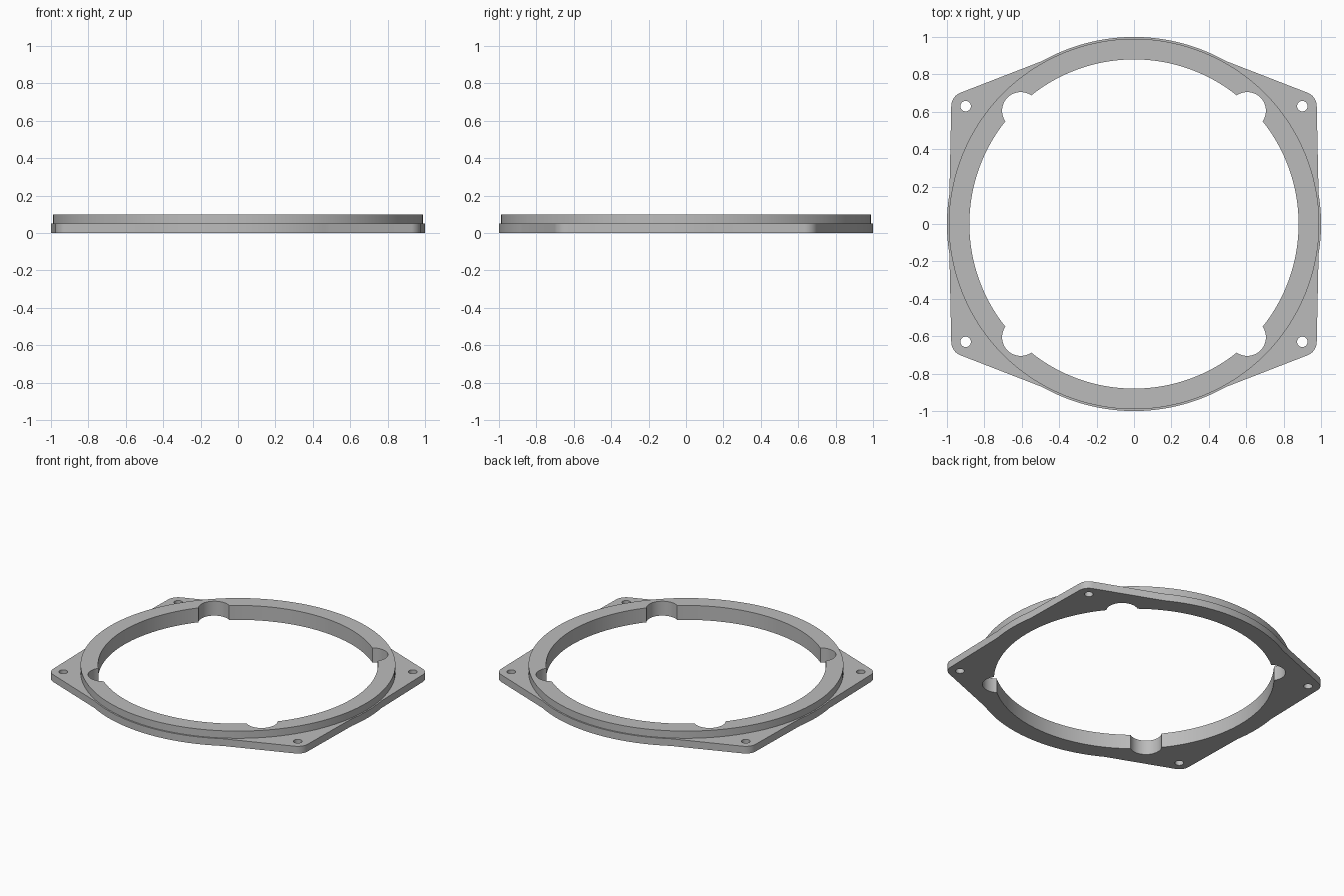
import bpy
import bmesh
from math import acos, atan2, cos, sin, hypot, pi, radians

cube = bpy.data.objects.get("Cube")
if cube:
    bpy.data.objects.remove(cube, do_unlink=True)

# Main dimensions
LAYER = 0.05                      # thickness of each layer
DISC_R, RING_R, BORE_R = 1.0, 0.99, 0.88
EAR_X, EAR_Y, EAR_R, SCREW_R = 0.9, 0.63, 0.077, 0.028
NOTCH_DIST, NOTCH_R = 0.856, 0.1

grey = bpy.data.materials.new("plain grey")
grey.use_nodes = True
grey.diffuse_color = (0.5, 0.5, 0.5, 1)
grey.node_tree.nodes["Principled BSDF"].inputs["Base Color"].default_value = (0.5, 0.5, 0.5, 1)


def arc(cx, cy, r, a, b, n):
    """Points on an arc from angle a to b, both ends included."""
    return [(cx + r * cos(a + (b - a) * i / n), cy + r * sin(a + (b - a) * i / n))
            for i in range(n + 1)]


def circle(cx, cy, r, n):
    return arc(cx, cy, r, 0, 2 * pi, n)[:-1]


def four_way(quarter):
    """Mirror a first-quadrant path into a closed loop."""
    loop = []
    for sx, sy in ((1, 1), (-1, 1), (-1, -1), (1, -1)):
        part = [(x * sx, y * sy) for x, y in quarter]
        loop += part if sx * sy > 0 else part[::-1]
    return [p for i, p in enumerate(loop)
            if hypot(p[0] - loop[i - 1][0], p[1] - loop[i - 1][1]) > 1e-5]


def plate(name, loops, z):
    """Extrude an outline with holes into a solid layer."""
    curve = bpy.data.curves.new(name, "CURVE")
    curve.dimensions = "2D"
    curve.fill_mode = "BOTH"
    curve.extrude = LAYER / 2
    for loop in loops:
        spline = curve.splines.new("POLY")
        spline.points.add(len(loop) - 1)
        for point, (x, y) in zip(spline.points, loop):
            point.co = (x, y, 0, 1)
        spline.use_cyclic_u = True
    obj = bpy.data.objects.new(name, curve)
    bpy.context.collection.objects.link(obj)
    obj.location.z = z + LAYER / 2
    bpy.ops.object.select_all(action="DESELECT")
    obj.select_set(True)
    bpy.context.view_layer.objects.active = obj
    bpy.ops.object.convert(target="MESH")
    obj = bpy.context.object
    bm = bmesh.new()
    bm.from_mesh(obj.data)
    bmesh.ops.remove_doubles(bm, verts=bm.verts, dist=1e-5)
    bmesh.ops.recalc_face_normals(bm, faces=bm.faces)
    bm.to_mesh(obj.data)
    bm.free()
    obj.data.materials.clear()
    obj.data.materials.append(grey)
    bpy.ops.object.shade_smooth_by_angle(angle=radians(30))
    return obj


# Bore with a round notch on each diagonal
half = acos((BORE_R**2 + NOTCH_DIST**2 - NOTCH_R**2) / (2 * BORE_R * NOTCH_DIST))
sweep = atan2(BORE_R * sin(half), BORE_R * cos(half) - NOTCH_DIST)
diag = pi / 4
bore = four_way(
    arc(0, 0, BORE_R, 0, diag - half, 20)
    + arc(NOTCH_DIST * cos(diag), NOTCH_DIST * sin(diag), NOTCH_R,
          diag - sweep, diag + sweep, 20)[1:-1]
    + arc(0, 0, BORE_R, diag + half, pi / 2, 20))

# Flange outline: disc with ears whose edges are tangent to the raised ring
ear_angle = atan2(EAR_Y, EAR_X)
spread = acos((RING_R - EAR_R) / hypot(EAR_X, EAR_Y))
low, high = ear_angle - spread, ear_angle + spread
cross = acos(RING_R / DISC_R)
outline = four_way(
    arc(0, 0, DISC_R, 0, low + cross, 6)
    + arc(EAR_X, EAR_Y, EAR_R, low, high, 12)
    + arc(0, 0, DISC_R, high - cross, pi / 2, 16))
screw_holes = [circle(sx * EAR_X, sy * EAR_Y, SCREW_R, 24)
               for sx in (-1, 1) for sy in (-1, 1)]

plate("mounting_flange", [outline, bore] + screw_holes, 0)
plate("raised_ring", [circle(0, 0, RING_R, 128), bore], LAYER)
